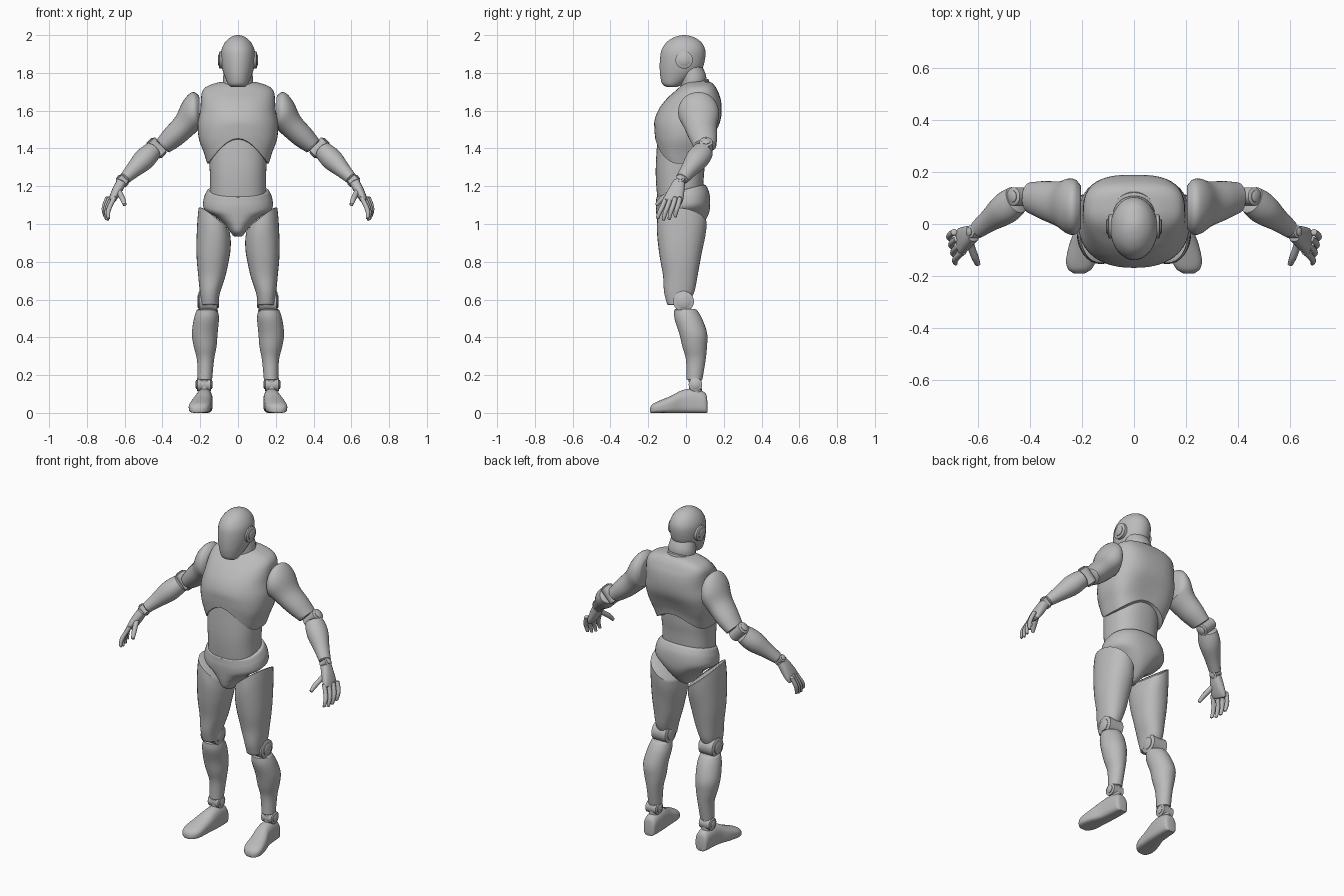
import bpy, bmesh, math
from mathutils import Vector as V

if "Cube" in bpy.data.objects:
    bpy.data.objects.remove(bpy.data.objects["Cube"])

grey = bpy.data.materials.new("light_grey")
grey.diffuse_color = (0.5, 0.5, 0.5, 1)
grey.use_nodes = True
grey.node_tree.nodes["Principled BSDF"].inputs["Base Color"].default_value = grey.diffuse_color
X, Y, Z = V((1, 0, 0)), V((0, 1, 0)), V((0, 0, 1))


def frame(axis, hint):
    """Cross-section directions u (near hint) and v for a given axis."""
    w = V(axis).normalized()
    u = (hint - w * hint.dot(w)).normalized()
    return u, w.cross(u)


def smooth_rows(rows, steps):
    """Catmull-Rom interpolation of section rows."""
    p = [rows[0]] + rows + [rows[-1]]
    out = []
    for i in range(1, len(p) - 2):
        for k in range(steps):
            t = k / steps
            out.append([0.5 * (2 * b + (c - a) * t + (2 * a - 5 * b + 4 * c - d) * t * t
                               + (3 * b - a - 3 * c + d) * t ** 3)
                        for a, b, c, d in zip(*p[i - 1:i + 3])])
    return out + [list(rows[-1])]


def loft(name, rows, u=X, v=Y, n=32, steps=4, e=(2, 2), warp=None, mirror=True, rim=0.005):
    """Skin through sections (x, y, z, ru, rv, tilt); e = exponents on the -v and +v halves."""
    rows = smooth_rows([tuple(r) + (0,) * (6 - len(r)) for r in rows], steps)
    w = u.cross(v)
    # slightly rounded ends
    ends = []
    for r, q in ((rows[0], rows[1]), (rows[-1], rows[-2])):
        d = (V(r[:3]) - V(q[:3])).normalized() * rim
        k = [max(0.2, 1 - 1.5 * rim / max(s, 1e-4)) for s in r[3:5]]
        ends.append([r[0] + d.x, r[1] + d.y, r[2] + d.z, r[3] * k[0], r[4] * k[1], r[5]])
    if rim:
        rows = [ends[0]] + rows + [ends[1]]
    bm = bmesh.new()
    rings = []
    for x, y, z, ru, rv, tilt in rows:
        t = math.radians(tilt)
        vt = v * math.cos(t) + w * math.sin(t)
        ring = []
        for i in range(n):
            a = 2 * math.pi * i / n
            c, s = math.cos(a), math.sin(a)
            p = 2 / (e[0] if s < 0 else e[1])
            co = (V((x, y, z)) + u * math.copysign(abs(c) ** p, c) * max(ru, 0.001)
                  + vt * math.copysign(abs(s) ** p, s) * max(rv, 0.001))
            ring.append(bm.verts.new(warp(co) if warp else co))
        rings.append(ring)
    for a, b in zip(rings, rings[1:]):
        for i in range(n):
            j = (i + 1) % n
            bm.faces.new((a[i], a[j], b[j], b[i]))
    for ring in (rings[0], rings[-1]):
        c = bm.verts.new(sum((q.co for q in ring), V()) / n)
        for i in range(n):
            bm.faces.new((ring[i], ring[(i + 1) % n], c))
    bmesh.ops.recalc_face_normals(bm, faces=bm.faces)
    me = bpy.data.meshes.new(name)
    bm.to_mesh(me)
    bm.free()
    me.materials.append(grey)
    ob = bpy.data.objects.new(name, me)
    bpy.context.collection.objects.link(ob)
    bpy.ops.object.select_all(action='DESELECT')
    ob.select_set(True)
    bpy.context.view_layer.objects.active = ob
    bpy.ops.object.shade_smooth_by_angle(angle=math.radians(40))
    if mirror:
        ob.modifiers.new("mirror", 'MIRROR')
    return ob


def body(name, rows, **kw):
    """Upright centred part from rows (z, y_front, y_back, half_width)."""
    loft(name, [(0, (f + b) / 2, z, h, (b - f) / 2) for z, f, b, h in rows],
         mirror=False, n=48, **kw)


def pivot(name, c, axis, r, half):
    """Joint disc with a raised inner boss."""
    u, v = frame(axis, Y)
    d = V(axis).normalized()
    for part, rad, h in (("disc", r, half), ("boss", r * 0.65, half + 0.007)):
        ends = [tuple(V(c) + d * s * h) + (rad, rad) for s in (-1, 1)]
        loft(f"{name}_{part}", ends, u, v, steps=1, rim=0.004)


def clamp(t):
    return min(1, max(0, t))


# head and ears
body("head", [(1.725, -.10, -.05, .035), (1.74, -.125, -.015, .052), (1.78, -.136, .045, .07),
              (1.82, -.139, .085, .083), (1.87, -.138, .10, .09), (1.92, -.13, .102, .088),
              (1.96, -.105, .083, .07), (1.985, -.07, .05, .045), (1.997, -.035, .015, .02),
              (2.0, -.012, -.008, .002)], rim=0)
pivot("ear", (.082, -.01, 1.868), X, .046, .014)

# neck rings
loft("neck_collar", [(0, .037, 1.69, .088, .10, 20), (0, .038, 1.735, .086, .088, 20)], mirror=False)
loft("neck", [(0, .037, 1.72, .076, .075, 20), (0, .038, 1.765, .08, .072, 22),
              (0, .02, 1.83, .07, .06, 22)], mirror=False)


# chest shell with an arched lower edge
def chest_arch(c):
    lift = (.14 if c.y < 0 else .08) * math.cos(math.pi / 2 * min(1, abs(c.x) / .16))
    c.z += lift * (1 - clamp((c.z - 1.31) / .29)) ** 1.5
    return c


body("chest", [(1.32, -.163, .122, .163), (1.38, -.165, .132, .182), (1.45, -.167, .152, .207),
               (1.53, -.167, .18, .213), (1.60, -.148, .189, .20), (1.66, -.105, .184, .196),
               (1.70, -.062, .17, .19), (1.728, -.03, .155, .165), (1.748, .0, .135, .11),
               (1.755, .03, .11, .06)], e=(2.3, 2.9), warp=chest_arch)


# abdomen and pelvis share a sloping seam
def waist_slope(c):
    c.z += .25 * c.y * clamp((c.z - 1.0) / .15) * clamp((1.45 - c.z) / .2)
    return c


body("abdomen", [(1.16, -.15, .09, .148), (1.25, -.158, .096, .148), (1.33, -.16, .105, .151),
                 (1.47, -.15, .11, .15)], e=(2.4, 2.4), warp=waist_slope)
body("pelvis", [(.94, -.11, .02, .028), (.96, -.138, .05, .042), (1.0, -.15, .09, .075),
                (1.045, -.155, .12, .125), (1.085, -.158, .128, .18), (1.13, -.16, .125, .183),
                (1.165, -.158, .112, .172), (1.18, -.157, .104, .164)],
     e=(2.2, 2.3), warp=waist_slope)


# thigh with a slanted hip cut
def hip_cut(c):
    c.z += (.8 * (c.x - .125) - .15 * c.y) * clamp((c.z - .8) / .2)
    return c


loft("thigh", [(.15, -.045, .575, .043, .055), (.148, -.036, .64, .054, .08),
               (.138, -.03, .73, .073, .092), (.132, -.03, .84, .088, .112),
               (.127, -.026, .945, .089, .128), (.125, -.02, 1.015, .083, .13)],
     e=(2.2, 2.2), warp=hip_cut)

# knee, shin, ankle
pivot("knee", (.158, -.013, .59), X, .055, .046)
loft("shin", [(.175, .045, .178, .038, .042), (.172, .052, .28, .045, .052),
              (.174, .046, .35, .06, .065), (.176, .038, .42, .068, .074),
              (.167, .012, .50, .066, .073), (.163, -.002, .545, .055, .06)])
pivot("ankle", (.18, .05, .15), X, .036, .034)
loft("ankle_stem", [(.178, .05, .10, .03, .034), (.177, .048, .19, .03, .034)], steps=1)

# foot, lofted heel to toe on a flat sole
foot = [(.112, .175, .026, .07), (.10, .175, .038, .108), (.04, .177, .043, .128),
        (-.02, .182, .046, .12), (-.08, .195, .054, .09), (-.14, .204, .057, .065),
        (-.172, .208, .046, .05), (-.186, .21, .028, .036)]
loft("foot", [(x, y, h / 2, w, h / 2) for y, x, w, h in foot], X, Z, e=(4, 2.3))

# upper arm with shoulder cap
loft("upper_arm", [(.208, .065, 1.595, .088, .085, 0), (.225, .065, 1.60, .105, .10, 10),
                   (.25, .068, 1.575, .107, .086, 28), (.285, .076, 1.52, .088, .067, 42),
                   (.345, .09, 1.46, .075, .06, 45), (.397, .10, 1.413, .06, .047, 45)], Y, Z)
pivot("elbow", (.432, .106, 1.402), (.7, 0, .72), .035, .046)

# forearm and wrist
a, b = V((.452, .092, 1.387)), V((.60, -.02, 1.24))
u, v = frame(b - a, Y)
loft("forearm", [tuple(a.lerp(b, t)) + (r, s) for t, r, s in
                 ((0, .056, .05), (.18, .062, .056), (.38, .059, .056), (.7, .044, .042),
                  (1, .035, .031))], u, v)
pivot("wrist", (.612, -.03, 1.228), (.7, 0, .6), .024, .024)

# palm
a, b = V((.618, -.036, 1.22)), V((.672, -.07, 1.118))
u, v = frame(b - a, Y)
loft("palm", [tuple(a.lerp(b, t)) + (r, s) for t, r, s in
              ((0, .032, .026), (.4, .042, .026), (.8, .05, .021), (1, .048, .015))],
     u, v, e=(2.5, 2.5))


# fingers and thumb
def digit(name, pts, r):
    u, v = frame(V(pts[-1]) - V(pts[0]), Y)
    loft(name, [tuple(p) + (r * k, r * k) for p, k in zip(pts, (1, 1, .95, .7))],
         u, v, n=12, steps=3, rim=.004)


for i, (name, extra) in enumerate((("index_finger", .004), ("middle_finger", -.004),
                                   ("ring_finger", 0), ("little_finger", .012))):
    digit(name, [(.655 + .012 * i, -.106 + .025 * i, 1.14),
                 (.677 + .01 * i, -.124 + .027 * i, 1.095),
                 (.688 + .007 * i, -.14 + .029 * i, 1.06 + extra / 2),
                 (.686 + .006 * i, -.151 + .031 * i, 1.026 + extra)], .0125)
digit("thumb", [(.635, -.06, 1.185), (.622, -.098, 1.155), (.61, -.13, 1.13),
                (.60, -.155, 1.102)], .0145)
